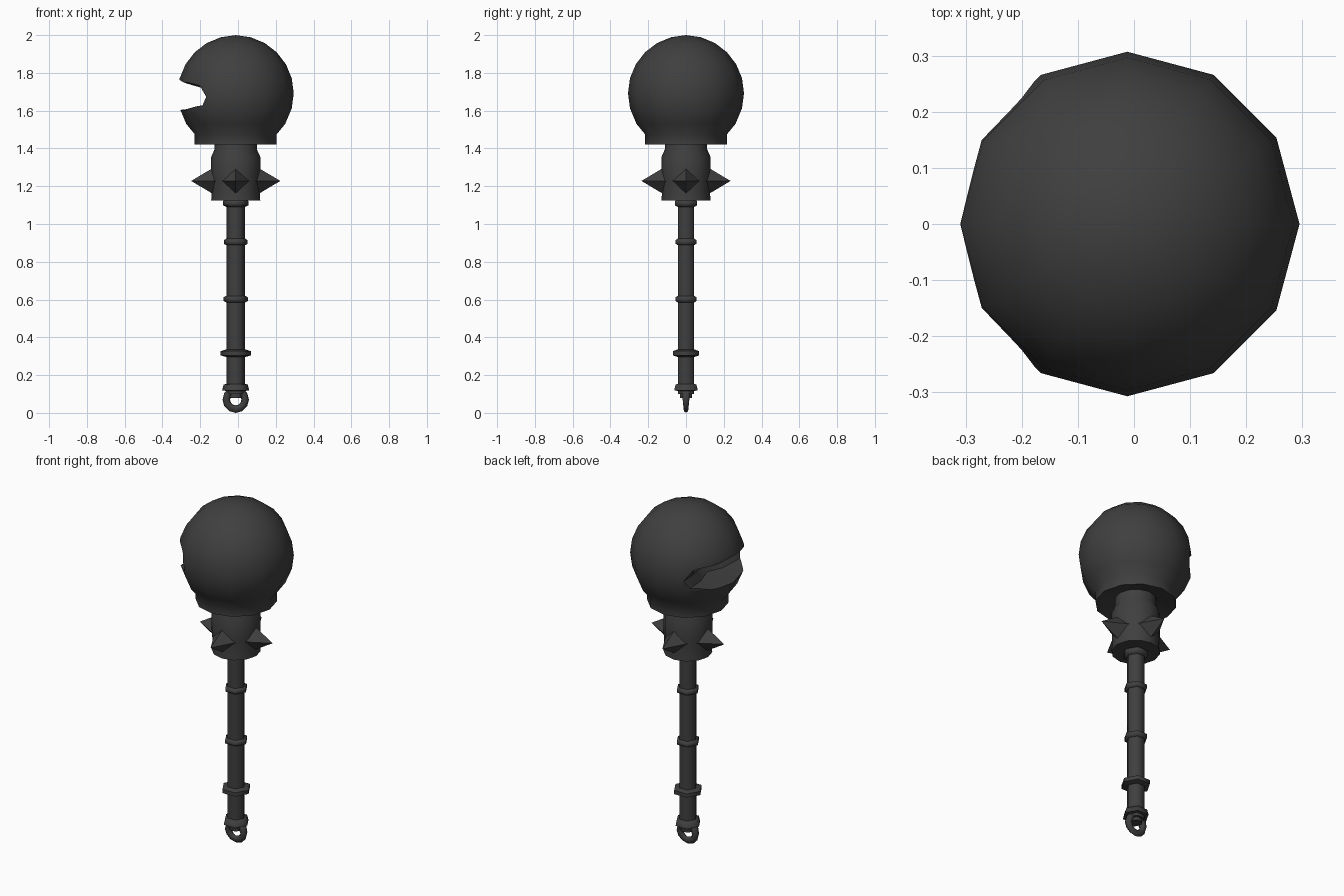
import bpy, bmesh, math

if "Cube" in bpy.data.objects:
    bpy.data.objects.remove(bpy.data.objects["Cube"], do_unlink=True)

AX = -0.012  # centre line of the shaft
iron = bpy.data.materials.new("dark iron")
iron.use_nodes = True
iron.diffuse_color = (0.05, 0.05, 0.05, 1)
iron.node_tree.nodes["Principled BSDF"].inputs["Base Color"].default_value = (0.05, 0.05, 0.05, 1)


def add(name, bm, angle=45):
    bmesh.ops.recalc_face_normals(bm, faces=bm.faces)
    me = bpy.data.meshes.new(name)
    bm.to_mesh(me)
    bm.free()
    ob = bpy.data.objects.new(name, me)
    bpy.context.collection.objects.link(ob)
    me.materials.append(iron)
    smooth(ob, angle)
    return ob


def smooth(ob, angle):
    bpy.ops.object.select_all(action='DESELECT')
    ob.select_set(True)
    bpy.context.view_layer.objects.active = ob
    bpy.ops.object.shade_smooth_by_angle(angle=math.radians(angle))


def loft(bm, rings):
    """Skin closed rings of points in order and cap both ends."""
    loops = [[bm.verts.new(p) for p in r] for r in rings]
    n = len(loops[0])
    for a, b in zip(loops, loops[1:]):
        for i in range(n):
            j = (i + 1) % n
            bm.faces.new((a[i], a[j], b[j], b[i]))
    bm.faces.new(loops[0])
    bm.faces.new(loops[-1])


def lathe(name, profile, sides, angle=45):
    bm = bmesh.new()
    loft(bm, [[(AX + r * math.cos(2 * math.pi * i / sides),
                r * math.sin(2 * math.pi * i / sides), z) for i in range(sides)]
              for r, z in profile])
    bmesh.ops.remove_doubles(bm, verts=bm.verts, dist=0.0005)
    return add(name, bm, angle)


# Round head with a short skirt underneath
R, CZ = 0.307, 1.692
profile = [(0.10, 1.45), (0.15, 1.435), (0.217, 1.42), (0.217, 1.475), (0.262, 1.53)]
profile += [(R * math.sin(t), CZ + R * math.cos(t))
            for t in (math.radians(d) for d in range(105, 0, -15))]
profile.append((0.0, 2.0))
head = lathe("head", profile, 12, 50)

# Jagged bite taken out of one side of the head, deepest in the middle
bm = bmesh.new()
sections = []
for y, deep, dz in ((-0.4, 0.0, 0), (-0.2, 0.01, 0.006), (-0.1, 0.035, -0.006),
                    (0.0, 0.075, 0), (0.1, 0.035, -0.006), (0.2, 0.01, 0.006), (0.4, 0.0, 0)):
    sections.append([(x + deep * k, y, z + dz) for x, z, k in (
        (-0.42, 1.81, 0), (-0.298, 1.758, 0), (-0.205, 1.725, 0.5),
        (-0.175, 1.67, 1), (-0.195, 1.622, 0.8), (-0.298, 1.605, 0), (-0.42, 1.59, 0))])
loft(bm, sections)
cutter = add("bite_cutter", bm)
cutter.hide_render = True
mod = head.modifiers.new("bite", 'BOOLEAN')
mod.operation, mod.solver, mod.object = 'DIFFERENCE', 'EXACT', cutter
bpy.context.view_layer.objects.active = head
bpy.ops.object.modifier_apply(modifier=mod.name)
bpy.data.objects.remove(cutter, do_unlink=True)
smooth(head, 40)

# Thick socket below the head
lathe("socket", [(0.13, 1.125), (0.126, 1.18), (0.13, 1.24), (0.13, 1.355),
                 (0.112, 1.395), (0.112, 1.46)], 12)

# Four diamond spikes around the socket
for k, side in enumerate(("left", "back", "right", "front")):
    bm = bmesh.new()
    c, s = round(math.cos(k * math.pi / 2)), round(math.sin(k * math.pi / 2))
    base = [bm.verts.new((AX + c * 0.105 - s * u, s * 0.105 + c * u, 1.228 + v))
            for u, v in ((0.072, 0), (0, 0.078), (-0.072, 0), (0, -0.078))]
    tip = bm.verts.new((AX + c * 0.236, s * 0.236, 1.228))
    bm.faces.new(base)
    for i in range(4):
        bm.faces.new((base[i], base[(i + 1) % 4], tip))
    add(side + "_spike", bm, 30)

# Six-sided handle and its rings
lathe("handle", [(0.05, 0.10), (0.05, 1.16)], 6, 70)
for name, z, r, h in (("top_collar", 1.11, 0.068, 0.022), ("upper_ring", 0.905, 0.063, 0.02),
                      ("middle_ring", 0.602, 0.064, 0.02), ("lower_ring", 0.316, 0.08, 0.022)):
    lathe(name, [(0.045, z - h), (r, z - h * 0.5), (r, z + h * 0.5), (0.045, z + h)], 6, 70)
lathe("pommel", [(0.036, 0.08), (0.036, 0.116), (0.072, 0.118), (0.064, 0.15), (0.045, 0.155)], 6, 70)

# Hanging loop, thinner towards the bottom
bm = bmesh.new()
N, M = 12, 6
grid = []
for i in range(N):
    a = 2 * math.pi * i / N
    ring = []
    for j in range(M):
        b = 2 * math.pi * j / M
        rad = 0.05 + 0.02 * math.cos(b)
        z = 0.07 + rad * math.sin(a)
        ring.append(bm.verts.new((AX + rad * math.cos(a), (0.012 + 0.12 * z) * math.sin(b), z)))
    grid.append(ring)
for i in range(N):
    for j in range(M):
        p, q = grid[i], grid[(i + 1) % N]
        bm.faces.new((p[j], q[j], q[(j + 1) % M], p[(j + 1) % M]))
add("hanging_loop", bm, 70)
